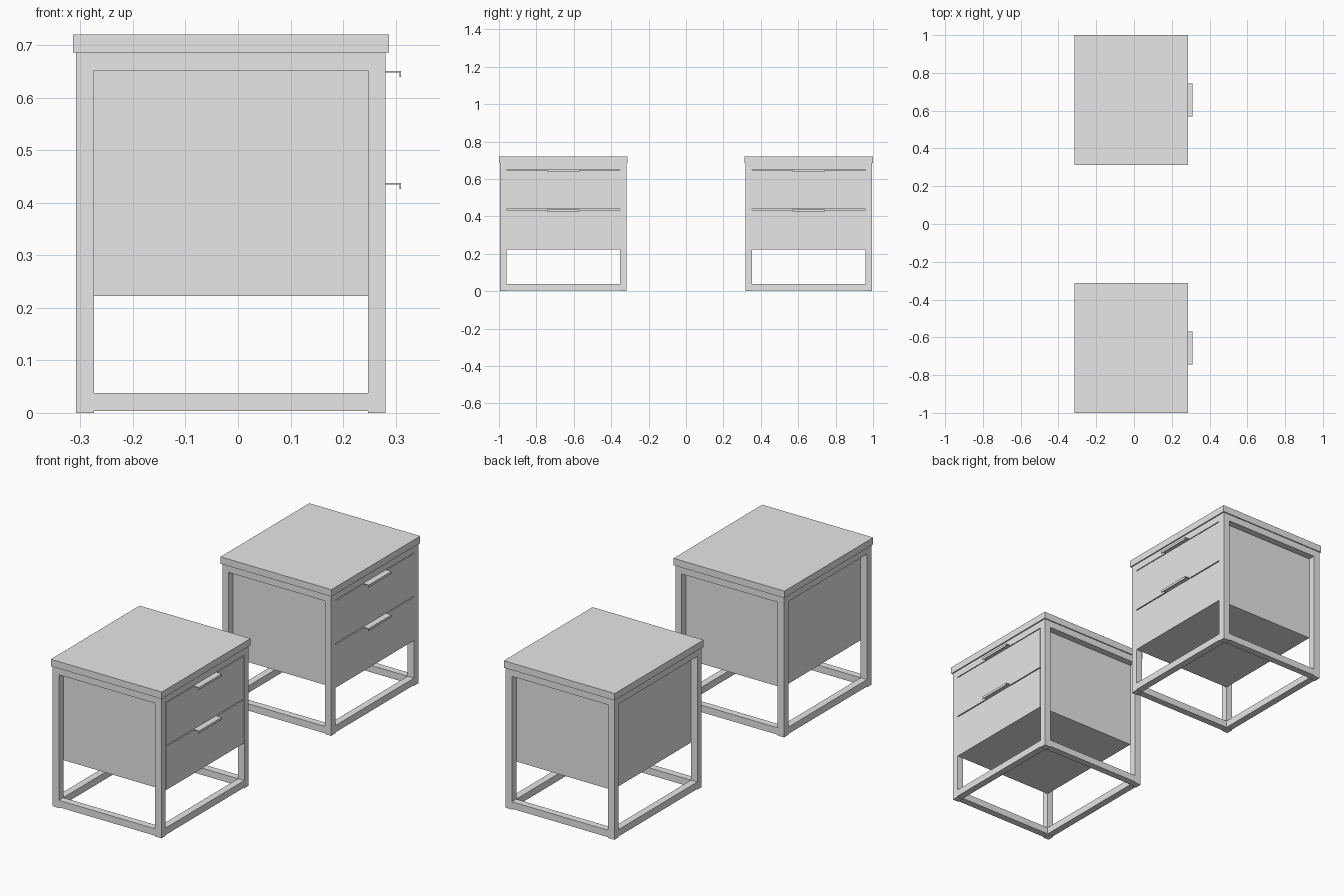
import bpy
import bmesh

if "Cube" in bpy.data.objects:
    bpy.data.objects.remove(bpy.data.objects["Cube"])

# One flat grey for everything
grey = bpy.data.materials.new("light grey")
grey.diffuse_color = (0.8, 0.8, 0.8, 1)
grey.use_nodes = True
grey.node_tree.nodes["Principled BSDF"].inputs["Base Color"].default_value = grey.diffuse_color


def block(bm, x0, x1, y0, y1, z0, z1):
    """Add an axis-aligned box to the bmesh."""
    verts = bmesh.ops.create_cube(bm, size=1)["verts"]
    for v in verts:
        v.co = ((x0 + x1) / 2 + v.co.x * (x1 - x0),
                (y0 + y1) / 2 + v.co.y * (y1 - y0),
                (z0 + z1) / 2 + v.co.z * (z1 - z0))


def part(name, boxes, cy):
    """Make one object from boxes given relative to the cabinet centre."""
    bm = bmesh.new()
    for b in boxes:
        block(bm, *b)
    mesh = bpy.data.meshes.new(name)
    bm.to_mesh(mesh)
    bm.free()
    mesh.materials.append(grey)
    ob = bpy.data.objects.new(name, mesh)
    ob.location.y = cy
    bpy.context.collection.objects.link(ob)
    return ob


T = 0.034                      # frame bar thickness
XL, XR = -0.308, 0.281         # frame outer extents in x
W = 0.338                      # frame half width in y
XI, XO, WI = XL + T, XR - T, W - T
TOP = 0.686                    # underside of the top slab

for side, cy in (("front", -0.6565), ("back", 0.6565)):
    # Top slab
    part(side + "_top_slab", [(-0.314, 0.287, -0.3435, 0.3435, TOP, 0.72)], cy)

    # Four square legs
    part(side + "_legs",
         [(x, x + T, y, y + T, 0, TOP) for x in (XL, XO) for y in (-W, WI)], cy)

    # Upper and lower rails between the legs
    rails = []
    for z0, z1 in ((0.004, 0.038), (TOP - T, TOP)):
        rails += [(XI, XO, y, y + T, z0, z1) for y in (-W, WI)]
        rails += [(x, x + T, -WI, WI, z0, z1) for x in (XL, XO)]
    part(side + "_rails", rails, cy)

    # Cabinet body, recessed behind the frame
    part(side + "_cabinet_body", [(XI, 0.262, -WI, WI, 0.222, TOP - T)], cy)

    # Two drawer fronts, flush with the frame
    part(side + "_drawer_fronts",
         [(0.262, XR, -WI + 0.001, WI - 0.001, z0, z1)
          for z0, z1 in ((0.222, 0.434), (0.439, 0.648))], cy)

    # Thin folded pull tabs
    pulls = []
    for z in (0.438, 0.651):
        pulls.append((0.262, 0.310, -0.088, 0.088, z - 0.003, z))
        pulls.append((0.307, 0.310, -0.088, 0.088, z - 0.012, z - 0.003))
    part(side + "_drawer_pulls", pulls, cy)
